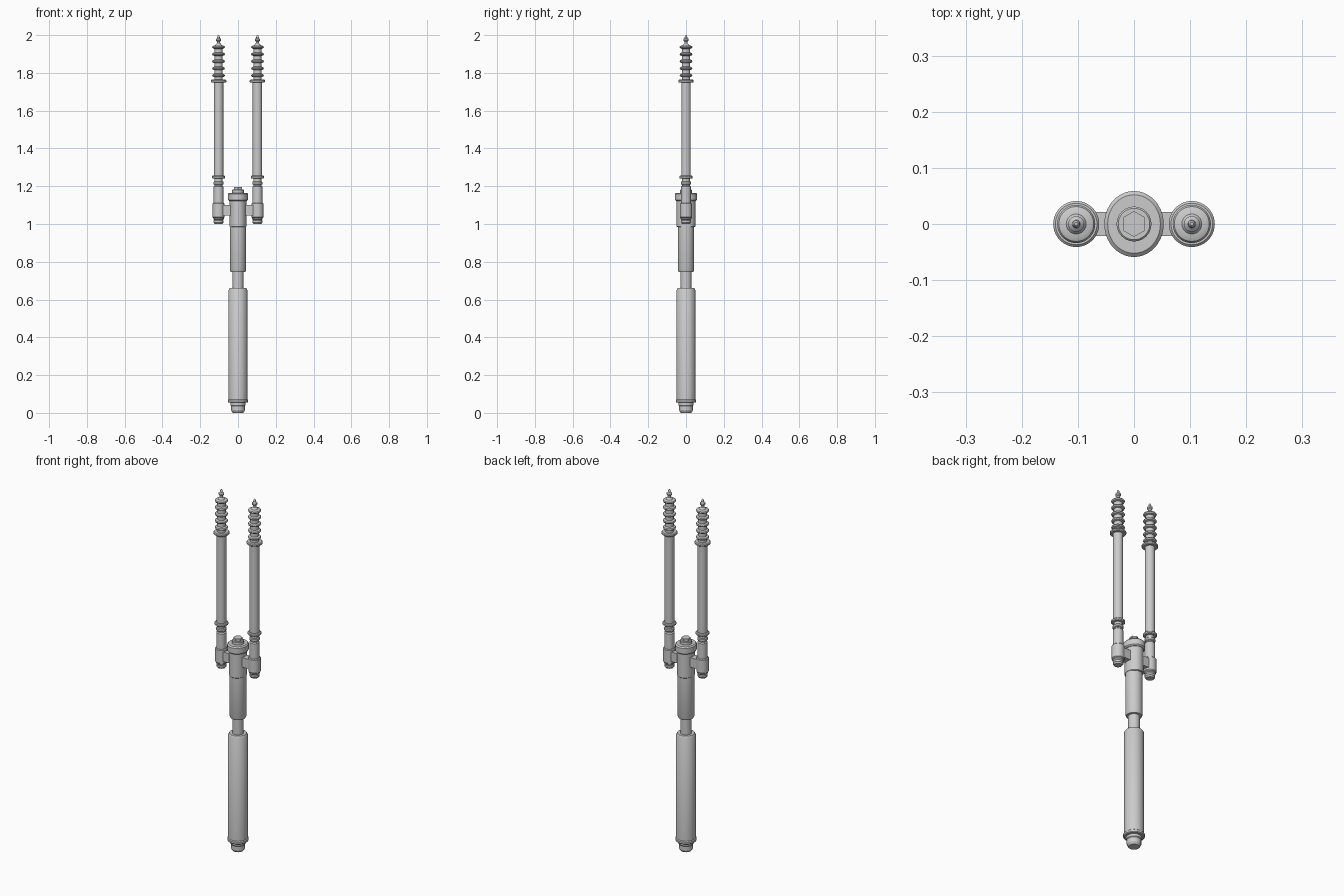
import bpy
import bmesh
import math

cube = bpy.data.objects.get("Cube")
if cube:
    bpy.data.objects.remove(cube, do_unlink=True)


def finish(name, bm, x=0.0, depth=1.0):
    bmesh.ops.recalc_face_normals(bm, faces=bm.faces)
    mesh = bpy.data.meshes.new(name)
    bm.to_mesh(mesh)
    bm.free()
    obj = bpy.data.objects.new(name, mesh)
    obj.location.x = x
    obj.scale.y = depth
    bpy.context.collection.objects.link(obj)
    bpy.ops.object.select_all(action="DESELECT")
    obj.select_set(True)
    bpy.context.view_layer.objects.active = obj
    bpy.ops.object.shade_smooth_by_angle(angle=math.radians(32))
    return obj


def lathe(name, profile, x=0.0, sides=40, depth=1.0, turn=0.0):
    """Revolve (radius, height) points about z and cap both ends."""
    bm = bmesh.new()
    rings = []
    for r, z in profile:
        angles = [turn + math.tau * i / sides for i in range(sides)]
        rings.append([bm.verts.new((r * math.cos(a), r * math.sin(a), z)) for a in angles])
    for low, high in zip(rings, rings[1:]):
        for i in range(sides):
            j = (i + 1) % sides
            bm.faces.new((low[i], low[j], high[j], high[i]))
    bm.faces.new(rings[0][::-1])
    bm.faces.new(rings[-1])
    return finish(name, bm, x, depth)


def disc(name, radius, low, high, bevel, x=0.0, **kw):
    """Cylinder with chamfered rims."""
    return lathe(name, [(radius - bevel, low), (radius, low + bevel),
                        (radius, high - bevel), (radius - bevel, high)], x, **kw)


# Central column
lathe("base_foot", [(0.028, 0), (0.036, 0.012), (0.036, 0.036), (0.039, 0.04), (0.039, 0.06)])
disc("base_flange", 0.054, 0.054, 0.072, 0.004)
lathe("lower_cylinder", [(0.05, 0.065), (0.05, 0.65), (0.044, 0.66), (0.028, 0.66)])
lathe("piston_rod", [(0.029, 0.64), (0.029, 0.76)])
lathe("upper_cylinder", [(0.03, 0.745), (0.039, 0.747), (0.043, 0.757), (0.043, 1.0)])
disc("upper_collar", 0.044, 0.985, 1.14, 0.003, depth=1.13)
disc("top_cap", 0.053, 1.122, 1.165, 0.006, depth=1.11)
disc("cap_washer", 0.031, 1.16, 1.182, 0.003)
lathe("cap_bolt", [(0.023, 1.18), (0.023, 1.195)], sides=6, turn=math.pi / 2)

# Paired side rods
for side, x in (("left", 0.103), ("right", -0.103)):
    bm = bmesh.new()
    bmesh.ops.create_cube(bm, size=1)
    bmesh.ops.scale(bm, vec=(0.07, 0.042, 0.054), verts=bm.verts)
    bmesh.ops.translate(bm, vec=(0, 0, 1.073), verts=bm.verts)
    finish(side + "_bridge", bm, x * 0.6)

    disc(side + "_clamp", 0.032, 1.032, 1.112, 0.004, x)
    lathe(side + "_rod_foot", [(0.02, 1.0), (0.026, 1.008), (0.026, 1.018),
                               (0.023, 1.02), (0.028, 1.026), (0.028, 1.04)], x)
    lathe(side + "_rod_socket", [(0.026, 1.1), (0.026, 1.198), (0.021, 1.203), (0.021, 1.24)], x)
    disc(side + "_socket_ring", 0.027, 1.208, 1.226, 0.004, x)
    disc(side + "_rod_collar", 0.035, 1.24, 1.256, 0.004, x)
    lathe(side + "_rod", [(0.025, 1.25), (0.025, 1.76)], x)
    disc(side + "_rod_flange", 0.041, 1.749, 1.764, 0.004, x)

    # Ribbed insulator
    lathe(side + "_insulator_core", [(0.022, 1.76), (0.022, 1.945)], x)
    for n in range(5):
        z = 1.787 + n * 0.0375
        lathe(f"{side}_insulator_rib_{n + 1}",
              [(0.022, z - 0.01), (0.031, z - 0.006), (0.034, z),
               (0.031, z + 0.005), (0.022, z + 0.009)], x)

    # Terminal tip
    lathe(side + "_terminal", [(0.022, 1.94), (0.013, 1.953), (0.009, 1.957), (0.009, 1.966),
                               (0.014, 1.971), (0.014, 1.979), (0.007, 1.985),
                               (0.006, 1.995), (0.003, 2.0)], x, sides=24)
